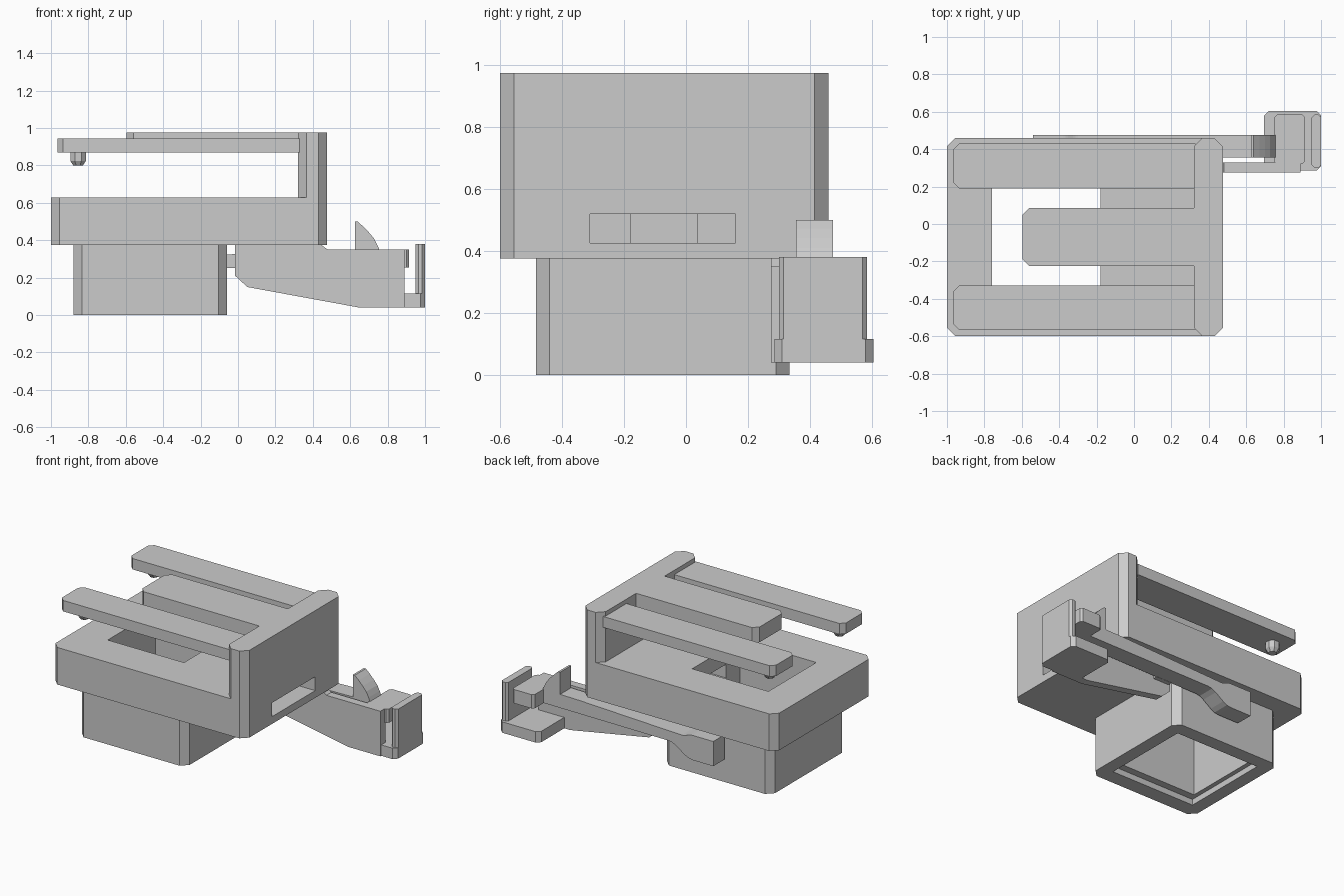
import bpy
import bmesh
import math
from mathutils import Vector

cube = bpy.data.objects.get("Cube")
if cube:
    bpy.data.objects.remove(cube, do_unlink=True)

grey = bpy.data.materials.new("plain_grey")
grey.use_nodes = True
grey.diffuse_color = (0.6, 0.6, 0.6, 1)
grey.node_tree.nodes["Principled BSDF"].inputs["Base Color"].default_value = grey.diffuse_color


def prism(name, outline, lo, hi, axis="z"):
    """Extrude an outline (xy for axis z, xz for axis y) from lo to hi."""
    bm = bmesh.new()
    place = (lambda a, b: (a, b, lo)) if axis == "z" else (lambda a, b: (a, lo, b))
    face = bm.faces.new([bm.verts.new(place(a, b)) for a, b in outline])
    step = Vector((0, 0, hi - lo)) if axis == "z" else Vector((0, hi - lo, 0))
    geom = bmesh.ops.extrude_face_region(bm, geom=[face])["geom"]
    bmesh.ops.translate(bm, vec=step, verts=[g for g in geom if isinstance(g, bmesh.types.BMVert)])
    bmesh.ops.recalc_face_normals(bm, faces=bm.faces)
    mesh = bpy.data.meshes.new(name)
    bm.to_mesh(mesh)
    bm.free()
    mesh.materials.append(grey)
    obj = bpy.data.objects.new(name, mesh)
    bpy.context.collection.objects.link(obj)
    return obj


def rect(x0, x1, y0, y1, c=0.0, corners="abcd"):
    """Rectangle whose named corners (a = min/min, anticlockwise) are chamfered by c."""
    pts = []
    spots = zip("abcd", ((x0, y0), (x1, y0), (x1, y1), (x0, y1)),
                ((1, 1), (-1, 1), (-1, -1), (1, -1)))
    for key, (x, y), (sx, sy) in spots:
        if c and key in corners:
            pair = [(x, y + sy * c), (x + sx * c, y)]
            pts += pair if key in "ac" else pair[::-1]
        else:
            pts.append((x, y))
    return pts


def cut(target, outline, lo, hi):
    """Subtract a vertical prism from the target."""
    cutter = prism("cutter", outline, lo, hi)
    cutter.hide_render = True
    mod = target.modifiers.new("cut", "BOOLEAN")
    mod.operation, mod.solver, mod.object = "DIFFERENCE", "EXACT", cutter
    bpy.context.view_layer.objects.active = target
    bpy.ops.object.modifier_apply(modifier=mod.name)
    bpy.data.objects.remove(cutter, do_unlink=True)


# Hollow foot with a shallow recess at the bottom opening
shaft = rect(-0.76, -0.18, -0.33, 0.19)
foot = prism("foot", rect(-0.88, -0.06, -0.485, 0.335, 0.045), 0, 0.375)
cut(foot, shaft, -0.1, 0.5)
cut(foot, rect(-0.79, -0.15, -0.38, 0.24), -0.1, 0.04)

# Body plate with the shaft and a stepped side slot
body = prism("body_plate", rect(-1, 0.475, -0.6, 0.46, 0.045), 0.375, 0.63)
cut(body, shaft, 0.3, 0.7)
cut(body, rect(0.3, 0.6, -0.31, 0.16), 0.425, 0.52)
cut(body, rect(-0.3, 0.4, -0.18, 0.035), 0.425, 0.52)

# Upright wall and central tongue
prism("end_wall", rect(0.32, 0.475, -0.6, 0.46, 0.045), 0.63, 0.975)
prism("tongue", rect(-0.595, 0.33, -0.225, 0.085, 0.035, "ad"), 0.87, 0.975)

# Spring arms with tapered octagonal nubs beneath
for side, y0, y1 in (("front", -0.565, -0.33), ("back", 0.19, 0.43)):
    prism(side + "_arm", rect(-0.965, 0.33, y0, y1, 0.03, "ad"), 0.87, 0.945)
    cx, cy, r = -0.855, (y0 + y1) / 2, 0.045
    ring = [(cx + r * math.cos((k + 0.5) * math.pi / 4),
             cy + r * math.sin((k + 0.5) * math.pi / 4)) for k in range(8)]
    prism(side + "_nub", ring, 0.825, 0.87)
    bpy.ops.mesh.primitive_cone_add(vertices=8, radius1=0.028, radius2=r, depth=0.025,
                                    location=(cx, cy, 0.8125),
                                    rotation=(0, 0, math.pi / 8))
    tip = bpy.context.object
    tip.name = side + "_nub_tip"
    tip.data.materials.append(grey)

# Side bracket sheet
bracket = [(-0.015, 0.375), (-0.015, 0.21), (0.05, 0.15), (0.65, 0.04), (0.89, 0.04),
           (0.89, 0.35), (0.48, 0.35), (0.445, 0.375)]
prism("bracket", bracket, 0.275, 0.33, "y")
prism("lever_bridge", rect(0.0, 0.12, 0.25, 0.315), 0.32, 0.36, "y")

# Lever with a flared grip; its curves are sampled with a cosine ease
ease = [(1 - math.cos(math.pi * k / 6)) / 2 for k in range(7)]
lower = [(-0.38 + 0.18 * k / 6, 0.165 + 0.085 * e) for k, e in enumerate(ease)]
upper = [(-0.38 + 0.08 * k / 6, 0.335 - 0.02 * e) for k, e in enumerate(ease)]
lever = [(-0.54, 0.165)] + lower + [(0.76, 0.255), (0.76, 0.35), (0.48, 0.345)]
lever += upper[::-1] + [(-0.54, 0.335)]
prism("lever", lever, 0.355, 0.475, "y")

# Catch tooth with a curved back
tooth = [(0.625, 0.34), (0.76, 0.34), (0.745, 0.375), (0.727, 0.41), (0.7, 0.442),
         (0.67, 0.473), (0.64, 0.5), (0.625, 0.5)]
prism("catch_tooth", tooth, 0.355, 0.475, "y")
prism("lever_button", rect(0.75, 0.915, 0.32, 0.585, 0.015), 0.255, 0.35)

# Guard shelf and stop at the outer end
prism("guard_shelf", rect(0.695, 1.0, 0.285, 0.605, 0.025), 0.04, 0.115)
prism("guard_stop", rect(0.95, 1.0, 0.3, 0.585, 0.015), 0.1, 0.38)
